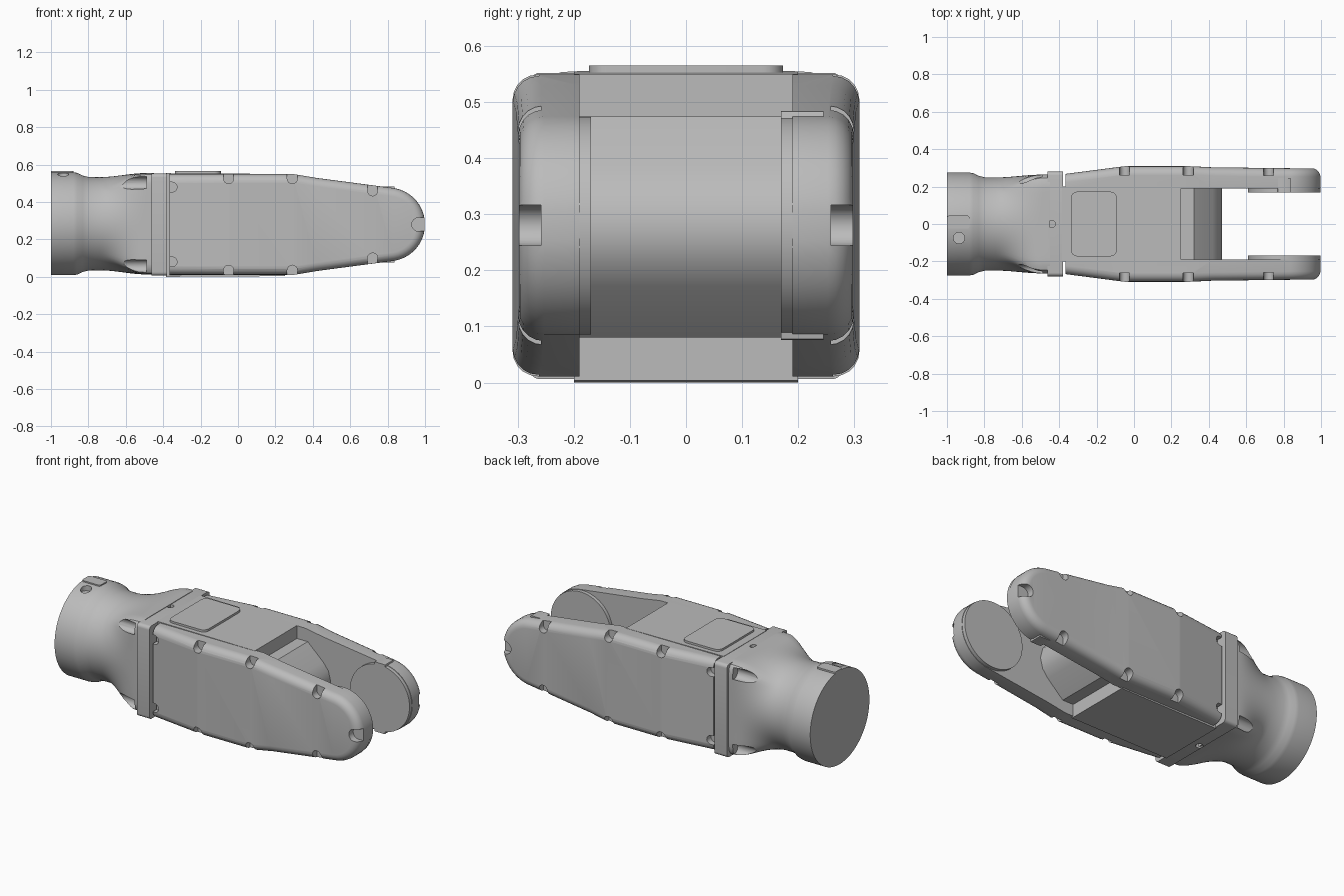
import bpy, bmesh
from math import sin, cos, pi, radians, hypot
from mathutils import Vector

if "Cube" in bpy.data.objects:
    bpy.data.objects.remove(bpy.data.objects["Cube"])

grey = bpy.data.materials.new("cast_grey")
grey.use_nodes = True
grey.diffuse_color = (0.5, 0.5, 0.5, 1)
grey.node_tree.nodes["Principled BSDF"].inputs["Base Color"].default_value = (0.5, 0.5, 0.5, 1)
ZC = 0.28


def finish(name, bm):
    bmesh.ops.recalc_face_normals(bm, faces=bm.faces)
    me = bpy.data.meshes.new(name)
    bm.to_mesh(me)
    bm.free()
    me.materials.append(grey)
    ob = bpy.data.objects.new(name, me)
    bpy.context.scene.collection.objects.link(ob)
    return ob


def loft(bm, rings):
    """Skin closed rings of equal length and cap both ends."""
    rows = [[bm.verts.new(p) for p in ring] for ring in rings]
    n = len(rows[0])
    for a, b in zip(rows, rows[1:]):
        for i in range(n):
            j = (i + 1) % n
            bm.faces.new((a[i], a[j], b[j], b[i]))
    bm.faces.new(rows[0])
    bm.faces.new(rows[-1])


def prism(bm, pts, lo, hi, axis):
    """Extrude a 2D outline along axis: x uses (y,z), y uses (x,z), z uses (x,y)."""
    place = {"x": lambda p, d: (d, p[0], p[1]),
             "y": lambda p, d: (p[0], d, p[1]),
             "z": lambda p, d: (p[0], p[1], d)}[axis]
    loft(bm, [[place(p, d) for p in pts] for d in (lo, hi)])


def arc(cx, cy, r, a0, a1, n):
    return [(cx + r * cos(radians(a0 + (a1 - a0) * i / n)),
             cy + r * sin(radians(a0 + (a1 - a0) * i / n))) for i in range(n + 1)]


def round_rect(cx, cy, w, h, r, n=5):
    pts = []
    for k, (sx, sy) in enumerate(((1, 1), (-1, 1), (-1, -1), (1, -1))):
        pts += arc(cx + sx * (w - r), cy + sy * (h - r), r, 90 * k, 90 * k + 90, n)
    return pts


def circle(cx, cy, r, n=64):
    return arc(cx, cy, r, 0, 360, n)[:-1]


def cut(ob, cutter):
    cutter.hide_render = True
    mod = ob.modifiers.new("cut", "BOOLEAN")
    mod.operation = "DIFFERENCE"
    mod.solver = "EXACT"
    mod.object = cutter
    bpy.context.view_layer.objects.active = ob
    bpy.ops.object.modifier_apply(modifier=mod.name)
    bpy.data.objects.remove(cutter)


parts = []

# Wrist tube: round cap and neck blending into a square adapter
rings = []
N = 96
profile = [(-1, .275, 0), (-.88, .275, 0), (-.86, .272, 0), (-.83, .258, 0), (-.80, .25, 0), (-.74, .249, 0)]
for i in range(1, 13):
    t = i / 12
    profile.append((-.74 + .25 * t, .249, t * t * (3 - 2 * t)))
profile.append((-.45, .249, 1))
for x, r, t in profile:
    ring = []
    for k in range(N):
        a = 2 * pi * (k + .5) / N
        c, s = cos(a), sin(a)
        # rounded square in polar form
        q = 1 / (abs(c / .264) ** 14 + abs(s / .271) ** 14) ** (1 / 14)
        rad = r * (1 - t) + q * t
        ring.append((x, rad * c, ZC + .004 + rad * s))
    rings.append(ring)
bm = bmesh.new()
loft(bm, rings)
tube = finish("wrist_tube", bm)

# Bolt channels in the four adapter corners and a bolt hole in the cap
bm = bmesh.new()
for sy in (-1, 1):
    for sz in (-1, 1):
        prism(bm, circle(sy * .25, ZC + sz * .222, .034, 24), -.72, -.488, "x")
prism(bm, circle(-.935, -.075, .03, 24), .525, .62, "z")
cut(tube, finish("channel_cutter", bm))
parts.append(tube)

# Key block on the cap
bm = bmesh.new()
prism(bm, round_rect(-.94, .01, .06, .035, .012), .50, .565, "z")
parts.append(finish("cap_key", bm))

# Flange between adapter and body
bm = bmesh.new()
prism(bm, round_rect(0, ZC - .001, .28, .273, .02), -.462, -.38, "x")
flange = finish("flange", bm)
bm = bmesh.new()
for z in (0, .54):
    prism(bm, circle(-.44, 0, .02, 20), z - .02, z + .03, "z")
cut(flange, finish("flange_cutter", bm))
parts.append(flange)

# Central body with stepped, wedge-shaped front end
upper = [(.25, .273), (.25, .197), (.32, .197), (.42, .105), (.455, .06), (.47, 0)]
outline = [(-.385, .277)] + upper + [(x, -z) for x, z in reversed(upper[:-1])] + [(-.385, -.277)]
bm = bmesh.new()
prism(bm, [(x, ZC - .003 + z) for x, z in outline], -.2, .2, "y")
parts.append(finish("central_body", bm))

# Raised cover plate on top
bm = bmesh.new()
prism(bm, round_rect(-.215, 0, .123, .173, .035), .54, .565, "z")
parts.append(finish("top_plate", bm))


def cheek(s, name):
    """Side cover running forward into a rounded fork arm."""
    cols = [(-.366, .269, .268), (-.05, .269, .309), (.3, .269, .309), (.42, .249, .303)]
    cols += [(.803 + .197 * cos(radians(a)), .197 * sin(radians(a)), .298) for a in range(80, 3, -8)]
    bm = bmesh.new()
    rows = []
    for x, h, y in cols:
        rows.append([bm.verts.new((x, s * yy, ZC + zz)) for yy, zz in ((.19, h), (y, h), (y, -h), (.19, -h))])
    for a, b in zip(rows, rows[1:]):
        for i in range(4):
            j = (i + 1) % 4
            bm.faces.new((a[i], a[j], b[j], b[i]))
    bm.faces.new(rows[0])
    bm.faces.new(rows[-1])
    rim = [bm.edges.get((a[i], b[i])) for a, b in zip(rows, rows[1:]) for i in (1, 2)]
    rim.append(bm.edges.get((rows[-1][1], rows[-1][2])))
    bmesh.ops.bevel(bm, geom=rim, offset=.045, segments=5, profile=.5, affect="EDGES", clamp_overlap=False)
    ob = finish(name, bm)

    # Open-sided bolt pockets around the rim
    bm = bmesh.new()
    spots = [(.965, 0, 0, .036, .258)]
    for m in (-1, 1):
        spots += [(-.352, m * .2, 180, .026, .235), (-.05, m * .245, m * 90, .027, .262),
                  (.29, m * .245, m * 90, .027, .262), (.72, m * .18, m * 90, .027, .258)]
    for x, z, ang, r, depth in spots:
        d = Vector((cos(radians(ang)), sin(radians(ang)))) * .1
        pts = arc(x, ZC + z, r, ang + 90, ang + 270, 12)
        pts += [(p[0] + d.x, p[1] + d.y) for p in (pts[-1], pts[0])]
        prism(bm, pts, s * depth, s * .4, "y")
    cut(ob, finish("pocket_cutter", bm))
    return ob


for s, side in ((1, "left"), (-1, "right")):
    parts.append(cheek(s, side + "_side_arm"))
    # Round bearing pad on the inner face of the arm
    bm = bmesh.new()
    prism(bm, circle(.803, ZC, .194), s * .169, s * .215, "y")
    parts.append(finish(side + "_bearing_pad", bm))

# Stop tabs above and below the left pad
bm = bmesh.new()
prism(bm, round_rect(.803, ZC, .035, .204, .004, 2), .169, .245, "y")
parts.append(finish("left_stop_tabs", bm))

# Keep sharp edges while smoothing curved surfaces
bpy.ops.object.select_all(action="DESELECT")
for ob in parts:
    ob.select_set(True)
bpy.context.view_layer.objects.active = parts[0]
bpy.ops.object.shade_smooth_by_angle(angle=radians(30))
